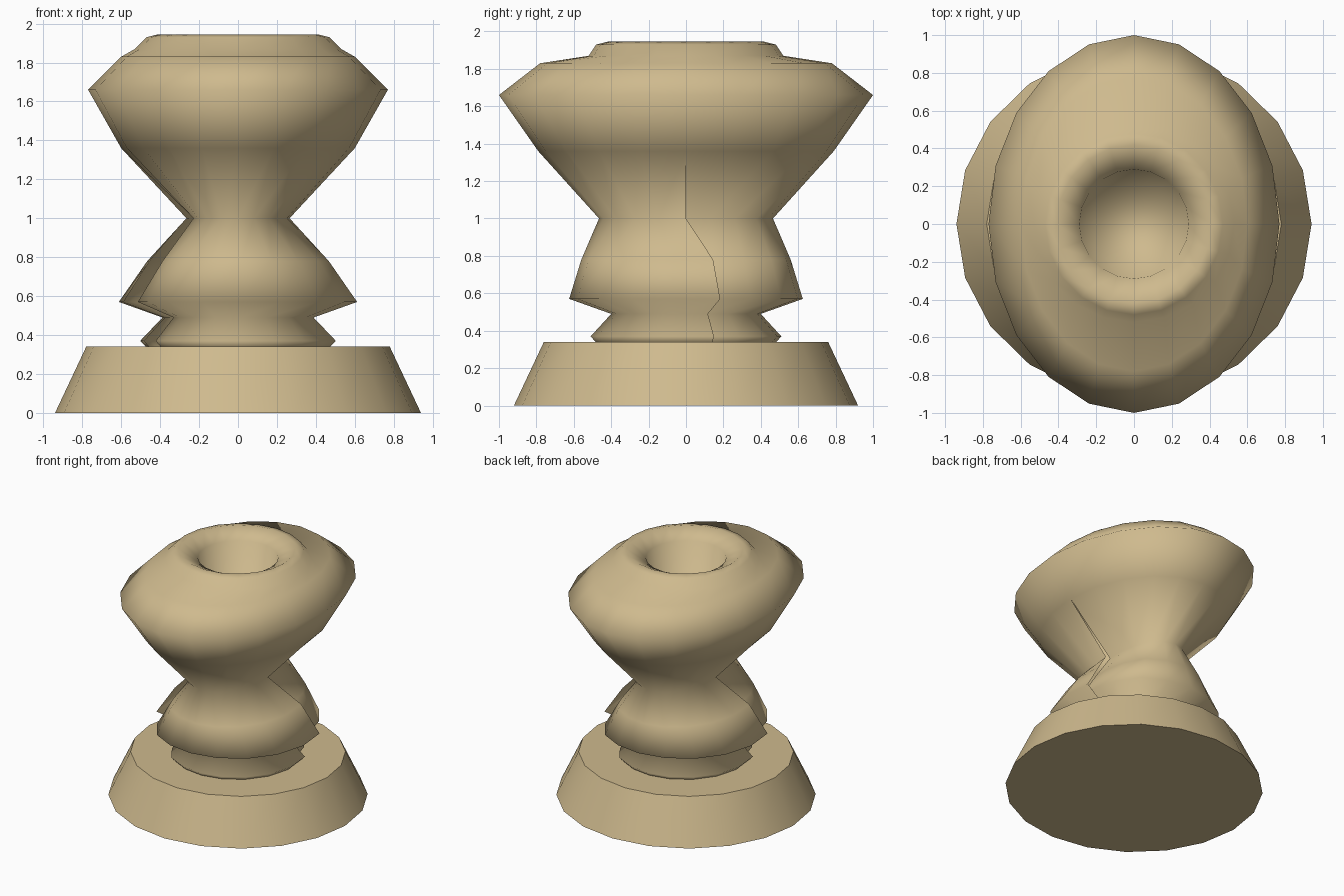
import bpy, bmesh
from math import radians, sin, cos

if "Cube" in bpy.data.objects:
    bpy.data.objects.remove(bpy.data.objects["Cube"])

HALF = 10  # segments per half turn


def finish(bm, name):
    bmesh.ops.remove_doubles(bm, verts=bm.verts[:], dist=0.0005)
    bmesh.ops.recalc_face_normals(bm, faces=bm.faces[:])
    mesh = bpy.data.meshes.new(name)
    bm.to_mesh(mesh)
    bm.free()
    obj = bpy.data.objects.new(name, mesh)
    bpy.context.collection.objects.link(obj)
    for p in mesh.polygons:
        p.use_smooth = True
    mat = bpy.data.materials.get("tan") or bpy.data.materials.new("tan")
    mat.diffuse_color = (0.62, 0.49, 0.27, 1)
    mat.use_nodes = True
    mat.node_tree.nodes["Principled BSDF"].inputs["Base Color"].default_value = mat.diffuse_color
    mesh.materials.append(mat)
    return obj


def half_shell(bm, rings, start):
    """Half lathe; each ring is (rx, ry, z, inset at start, overlap degrees at end)."""
    grid = []
    for rx, ry, z, inset, over in rings:
        row = []
        for j in range(HALF + 1):
            a = radians(start + 180 * j / HALF + over * (j / HALF) ** 3)
            k = 1 - inset * max(0, 1 - j / 3)
            row.append(bm.verts.new((rx * k * cos(a), ry * k * sin(a), z)))
        grid.append(row)
    for lo, hi in zip(grid, grid[1:]):
        for j in range(HALF):
            bm.faces.new((lo[j], lo[j + 1], hi[j + 1], hi[j]))
    return grid[-1][:-1]


# Tapered foot
bm = bmesh.new()
foot = [(0.94, 0.92, 0, 0, 0), (0.78, 0.76, 0.34, 0, 0)]
for profile in (foot,):
    for start in (0, 180):
        half_shell(bm, profile, start)
bmesh.ops.remove_doubles(bm, verts=bm.verts[:], dist=0.0005)
bmesh.ops.holes_fill(bm, edges=[e for e in bm.edges if e.is_boundary], sides=0)
base = finish(bm, "foot")
bpy.ops.object.select_all(action='DESELECT')
base.select_set(True)
bpy.context.view_layer.objects.active = base
bpy.ops.object.shade_smooth_by_angle(angle=radians(30))

# Waisted body of two wrapped half shells, oval head and central socket
body = [
    (0.47, 0.48, 0.335, 0.18, 17),
    (0.505, 0.51, 0.37, 0.18, 17),
    (0.39, 0.40, 0.49, 0.16, 17),
    (0.615, 0.625, 0.57, 0.18, 17),
    (0.47, 0.56, 0.78, 0.20, 15),
    (0.265, 0.465, 1.0, 0.14, 0),
    (0.60, 0.79, 1.36, 0, 0),
    (0.77, 1.0, 1.66, 0, 0),
    (0.60, 0.78, 1.83, 0, 0),
    (0.53, 0.52, 1.87, 0, 0),
    (0.47, 0.48, 1.93, 0, 0),
    (0.41, 0.42, 1.945, 0, 0),
    (0.29, 0.29, 1.88, 0, 0),
    (0.22, 0.22, 1.45, 0, 0),
]
bm = bmesh.new()
floor = []
for start in (0, 180):
    floor += half_shell(bm, body, start)
bm.faces.new([bm.verts.new(v.co) for v in floor])
finish(bm, "body")
